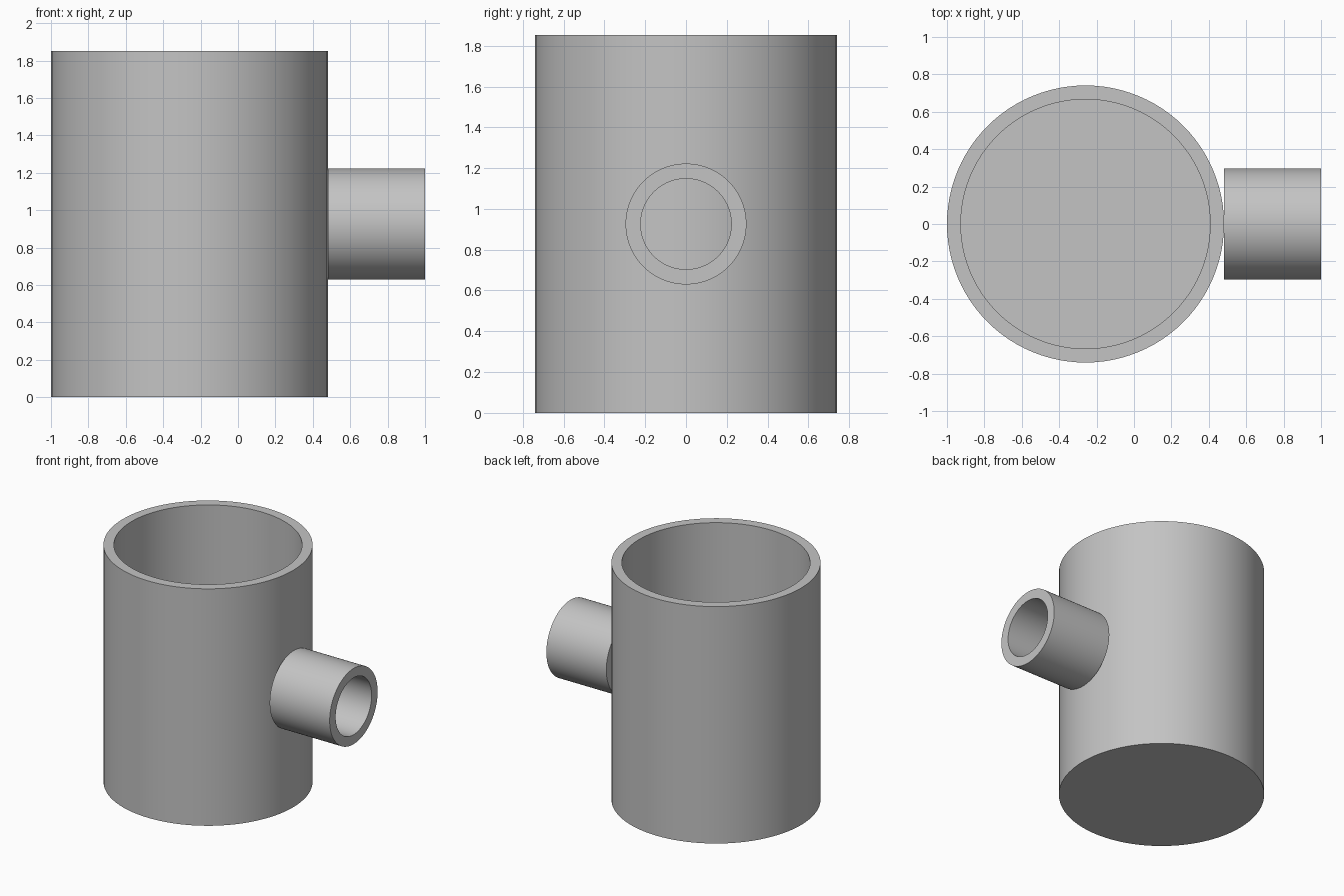
import bpy, bmesh, math
from mathutils import Matrix, Vector

if "Cube" in bpy.data.objects:
    bpy.data.objects.remove(bpy.data.objects["Cube"])

UNIT = 2 / 27          # wall thickness, the module of the whole model
SEGMENTS = 96

grey = bpy.data.materials.new("plain grey")
grey.use_nodes = True
colour = (0.55, 0.55, 0.55, 1)
grey.diffuse_color = colour
grey.node_tree.nodes["Principled BSDF"].inputs["Base Color"].default_value = colour


def lathe(name, profile, closed, matrix):
    """Spin an (radius, height) profile around z and place it with matrix."""
    bm = bmesh.new()
    verts = [bm.verts.new((r * UNIT, 0, h * UNIT)) for r, h in profile]
    edges = [bm.edges.new(pair) for pair in zip(verts, verts[1:])]
    if closed:
        edges.append(bm.edges.new((verts[-1], verts[0])))
    bmesh.ops.spin(bm, geom=verts + edges, cent=(0, 0, 0), axis=(0, 0, 1),
                   angle=math.tau, steps=SEGMENTS, use_merge=True)
    bmesh.ops.remove_doubles(bm, verts=bm.verts, dist=1e-5)
    bmesh.ops.recalc_face_normals(bm, faces=bm.faces)
    bm.transform(matrix)
    mesh = bpy.data.meshes.new(name)
    bm.to_mesh(mesh)
    bm.free()
    mesh.materials.append(grey)
    obj = bpy.data.objects.new(name, mesh)
    bpy.context.collection.objects.link(obj)
    bpy.ops.object.select_all(action="DESELECT")
    obj.select_set(True)
    bpy.context.view_layer.objects.active = obj
    bpy.ops.object.shade_smooth_by_angle(angle=math.radians(30))
    return obj


# Open-topped round vessel with a flat floor
lathe("vessel", [(0, 0), (10, 0), (10, 25), (9, 25), (9, 1), (0, 1)], False,
      Matrix.Translation(Vector((-3.5, 0, 0)) * UNIT))

# Short side pipe that meets the vessel wall at mid height
lathe("side_pipe", [(4, 0), (4, 7), (3, 7), (3, 0)], True,
      Matrix.Translation(Vector((6.5, 0, 12.5)) * UNIT)
      @ Matrix.Rotation(math.pi / 2, 4, "Y"))
